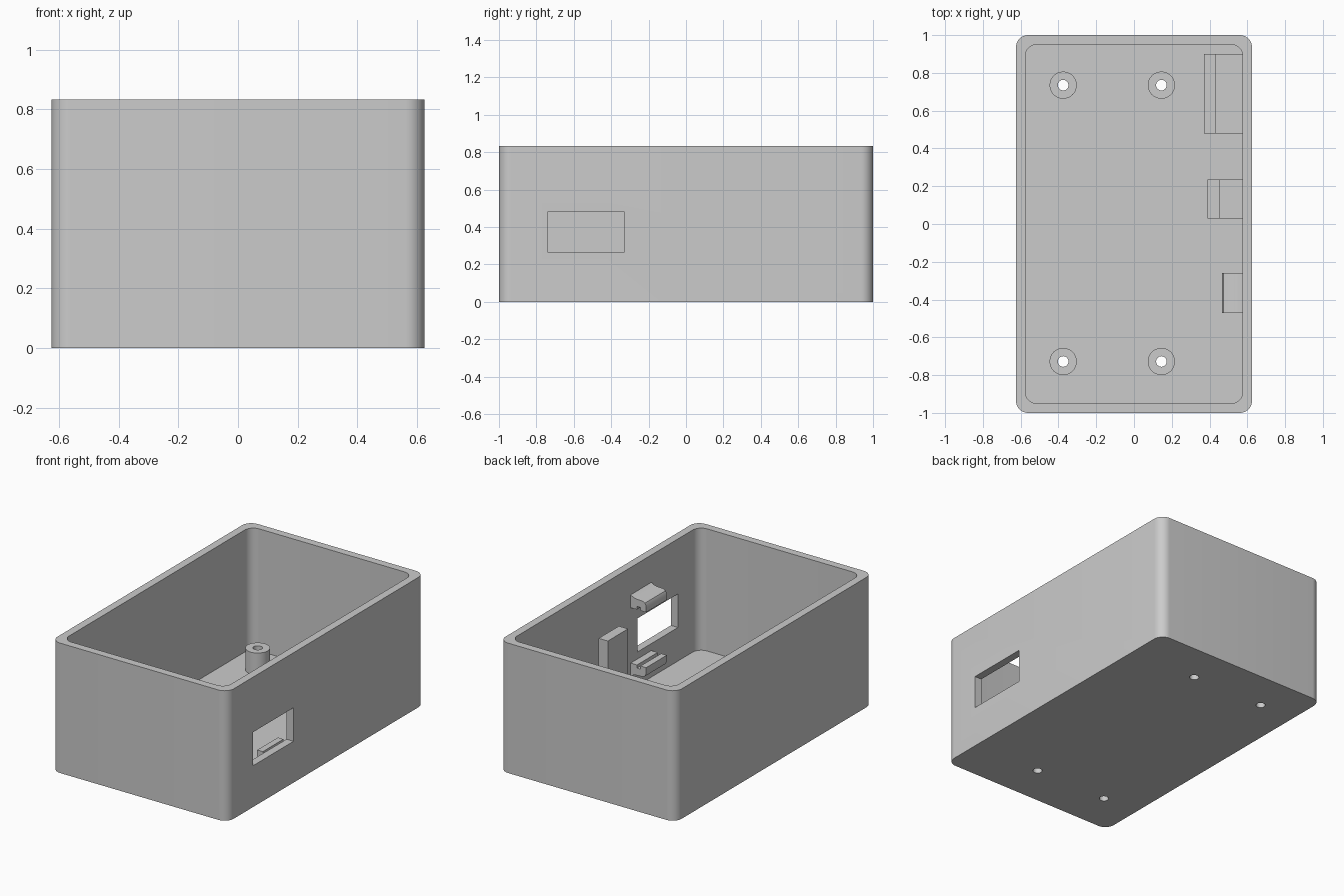
import bpy, bmesh, math

if "Cube" in bpy.data.objects:
    bpy.data.objects.remove(bpy.data.objects["Cube"])

grey = bpy.data.materials.new("light_grey_plastic")
grey.diffuse_color = (0.6, 0.6, 0.6, 1)
grey.use_nodes = True
grey.node_tree.nodes["Principled BSDF"].inputs["Base Color"].default_value = grey.diffuse_color

HX, HY, HEIGHT = 0.625, 1.0, 0.833   # outer half sizes and height
WALL, FLOOR = 0.05, 0.05


def extrude(name, outline, offset, place):
    """Solid made by pushing a closed outline along an offset."""
    bm = bmesh.new()
    face = bm.faces.new([bm.verts.new(place(a, b)) for a, b in outline])
    new = bmesh.ops.extrude_face_region(bm, geom=[face])["geom"]
    bmesh.ops.translate(bm, vec=offset,
                        verts=[v for v in new if isinstance(v, bmesh.types.BMVert)])
    bmesh.ops.recalc_face_normals(bm, faces=bm.faces)
    mesh = bpy.data.meshes.new(name)
    bm.to_mesh(mesh)
    bm.free()
    mesh.materials.append(grey)
    obj = bpy.data.objects.new(name, mesh)
    bpy.context.collection.objects.link(obj)
    return obj


def upright(name, outline, z0, z1):
    return extrude(name, outline, (0, 0, z1 - z0), lambda x, y: (x, y, z0))


def along_y(name, profile, y0, y1):
    return extrude(name, profile, (0, y1 - y0, 0), lambda x, z: (x, y0, z))


def rounded_rect(hx, hy, r, steps=10):
    pts = []
    for i, (sx, sy) in enumerate([(1, 1), (-1, 1), (-1, -1), (1, -1)]):
        for k in range(steps + 1):
            a = math.radians(90 * (i + k / steps))
            pts.append((sx * (hx - r) + r * math.cos(a), sy * (hy - r) + r * math.sin(a)))
    return pts


def circle(cx, cy, r, n=32):
    return [(cx + r * math.cos(2 * math.pi * k / n), cy + r * math.sin(2 * math.pi * k / n))
            for k in range(n)]


def rect(x0, x1, y0, y1):
    return [(x0, y0), (x1, y0), (x1, y1), (x0, y1)]


def activate(obj):
    bpy.ops.object.select_all(action='DESELECT')
    obj.select_set(True)
    bpy.context.view_layer.objects.active = obj


def cut(obj, cutter):
    mod = obj.modifiers.new("cut", 'BOOLEAN')
    mod.operation = 'DIFFERENCE'
    mod.solver = 'EXACT'
    mod.object = cutter
    activate(obj)
    bpy.ops.object.modifier_apply(modifier=mod.name)
    bpy.data.objects.remove(cutter)


def smooth(obj):
    activate(obj)
    bpy.ops.object.shade_smooth_by_angle(angle=math.radians(30))


# Open box with rounded corners
case = upright("case", rounded_rect(HX, HY, 0.065), 0, HEIGHT)
cut(case, upright("cavity", rounded_rect(HX - WALL, HY - WALL, 0.06), FLOOR, HEIGHT + 0.1))

# Port window in the right wall
cut(case, upright("window", rect(0.5, 0.7, -0.74, -0.33), 0.265, 0.48))

# Hollow screw posts, with the holes going through the floor
for x in (-0.375, 0.145):
    for y in (-0.728, 0.735):
        cut(case, upright("hole", circle(x, y, 0.028), -0.1, 0.3))
        post = upright("screw_post", circle(x, y, 0.072), FLOOR - 0.01, 0.19)
        cut(post, upright("hole", circle(x, y, 0.028), -0.1, 0.3))
        smooth(post)
smooth(case)

# Grooved board clips above and below the window
clip = [(0.58, 0.66), (0.555, 0.647), (0.535, 0.642), (0.49, 0.64), (0.473, 0.632),
        (0.465, 0.615), (0.465, 0.575), (0.505, 0.575), (0.505, 0.595),
        (0.53, 0.595), (0.53, 0.575), (0.58, 0.575)]
smooth(along_y("upper_clip", clip, -0.47, -0.26))
smooth(along_y("lower_clip", [(x, 0.795 - z) for x, z in clip], -0.47, -0.26))


# Stepped holders: low ledge at the wall, taller lip in front
def holder(name, x0, x1, y0, y1, ledge, top):
    base, wall = FLOOR - 0.01, HX - WALL + 0.01
    along_y(name, [(x0, base), (wall, base), (wall, ledge), (x1, ledge), (x1, top), (x0, top)],
            y0, y1)


holder("tall_holder", 0.39, 0.455, 0.03, 0.235, 0.2, 0.6)
holder("wide_holder", 0.37, 0.435, 0.48, 0.9, 0.2, 0.5)
